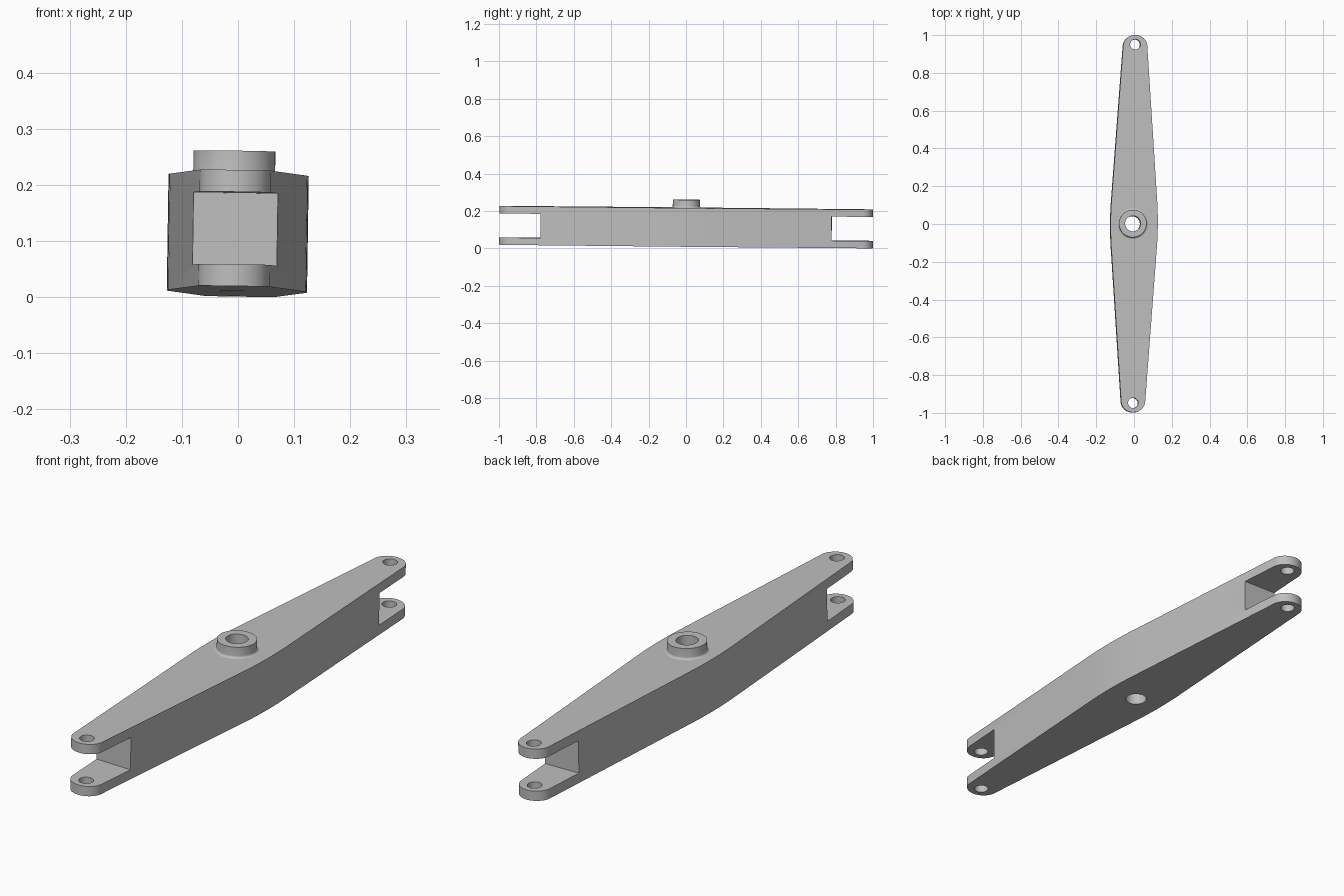
import bpy
import bmesh
from math import sin, cos, pi, sqrt
from mathutils import Matrix, Euler

HEIGHT = 0.207         # body thickness
ARM = 0.039            # thickness of each fork arm
HALF = 0.999           # half of the overall length
MID, TIP = 0.125, 0.064  # half widths at centre and ends
HOLE_Y, SLOT_Y = 0.949, 0.778
HUB_X, HUB_R, BORE = -0.008, 0.073, 0.041

default = bpy.data.objects.get("Cube")
if default:
    bpy.data.objects.remove(default, do_unlink=True)

grey = bpy.data.materials.new("plain grey")
grey.use_nodes = True
grey.diffuse_color = (0.52, 0.52, 0.52, 1)
grey.node_tree.nodes["Principled BSDF"].inputs["Base Color"].default_value = (0.52, 0.52, 0.52, 1)


def make_object(name, bm):
    bmesh.ops.recalc_face_normals(bm, faces=bm.faces)
    mesh = bpy.data.meshes.new(name)
    bm.to_mesh(mesh)
    bm.free()
    mesh.materials.append(grey)
    obj = bpy.data.objects.new(name, mesh)
    bpy.context.collection.objects.link(obj)
    return obj


def activate(obj):
    bpy.ops.object.select_all(action='DESELECT')
    obj.select_set(True)
    bpy.context.view_layer.objects.active = obj


def cut(target, bm):
    cutter = make_object("cutter", bm)
    cutter.hide_render = True
    mod = target.modifiers.new("cut", 'BOOLEAN')
    mod.operation = 'DIFFERENCE'
    mod.solver = 'EXACT'
    mod.object = cutter
    activate(target)
    bpy.ops.object.modifier_apply(modifier=mod.name)
    bpy.data.objects.remove(cutter, do_unlink=True)


def drill(target, x, y, radius):
    bm = bmesh.new()
    bmesh.ops.create_cone(bm, cap_ends=True, segments=48, radius1=radius, radius2=radius,
                          depth=1, matrix=Matrix.Translation((x, y, HEIGHT / 2)))
    cut(target, bm)


# Body: gently bowed flanks tapering to rounded tips
bow, nose = 0.15, 0.060
quarter = [(MID - 0.006 * (i / 6) ** 2, bow * i / 6) for i in range(7)]
quarter += [(TIP * cos(a), HALF - nose + nose * sin(a))
            for a in [pi / 2 * i / 12 for i in range(1, 13)]]
right_side = [(x, -y) for x, y in reversed(quarter[1:])] + quarter
left_side = [(-x, y) for x, y in reversed(right_side[1:-1])]
bm = bmesh.new()
base = bm.faces.new([bm.verts.new((x, y, 0)) for x, y in right_side + left_side])
extruded = bmesh.ops.extrude_face_region(bm, geom=[base], use_keep_orig=True)
top = [v for v in extruded["geom"] if isinstance(v, bmesh.types.BMVert)]
bmesh.ops.translate(bm, verts=top, vec=(0, 0, HEIGHT))
body = make_object("lever_body", bm)

# Fork slots and pin holes at both ends
for side in (-1, 1):
    bm = bmesh.new()
    length = 0.5
    bmesh.ops.create_cube(bm, size=1, matrix=Matrix.Translation(
        (0, side * (SLOT_Y + length / 2), HEIGHT / 2))
        @ Matrix.Diagonal((1, length, HEIGHT - 2 * ARM, 1)))
    cut(body, bm)
    drill(body, 0, side * HOLE_Y, 0.027)
drill(body, HUB_X, 0, BORE)

# Hub: turned collar with a small fillet at its foot
fillet = 0.009
profile = [(BORE, 0), (BORE, 0.043), (HUB_R, 0.043)]
profile += [(HUB_R + fillet * (1 - cos(a)), fillet * (1 - sin(a)))
            for a in [pi / 2 * i / 5 for i in range(6)]]
bm = bmesh.new()
verts = [bm.verts.new((r, 0, z)) for r, z in profile]
edges = [bm.edges.new(pair) for pair in zip(verts, verts[1:])]
bmesh.ops.spin(bm, geom=verts + edges, cent=(0, 0, 0), axis=(0, 0, 1),
               angle=2 * pi, steps=48)
bmesh.ops.remove_doubles(bm, verts=bm.verts, dist=0.0001)
bmesh.ops.translate(bm, verts=bm.verts, vec=(HUB_X, 0, HEIGHT))
hub = make_object("hub_collar", bm)

# The whole lever sits with a very slight tilt
tilt = Euler((-0.0095, 0.015, -0.006)).to_matrix().to_4x4()
pose = Matrix.Translation((-0.002, 0, 0.0105)) @ tilt
for obj in (body, hub):
    obj.data.transform(pose)
    activate(obj)
    bpy.ops.object.shade_smooth_by_angle(angle=0.5)
